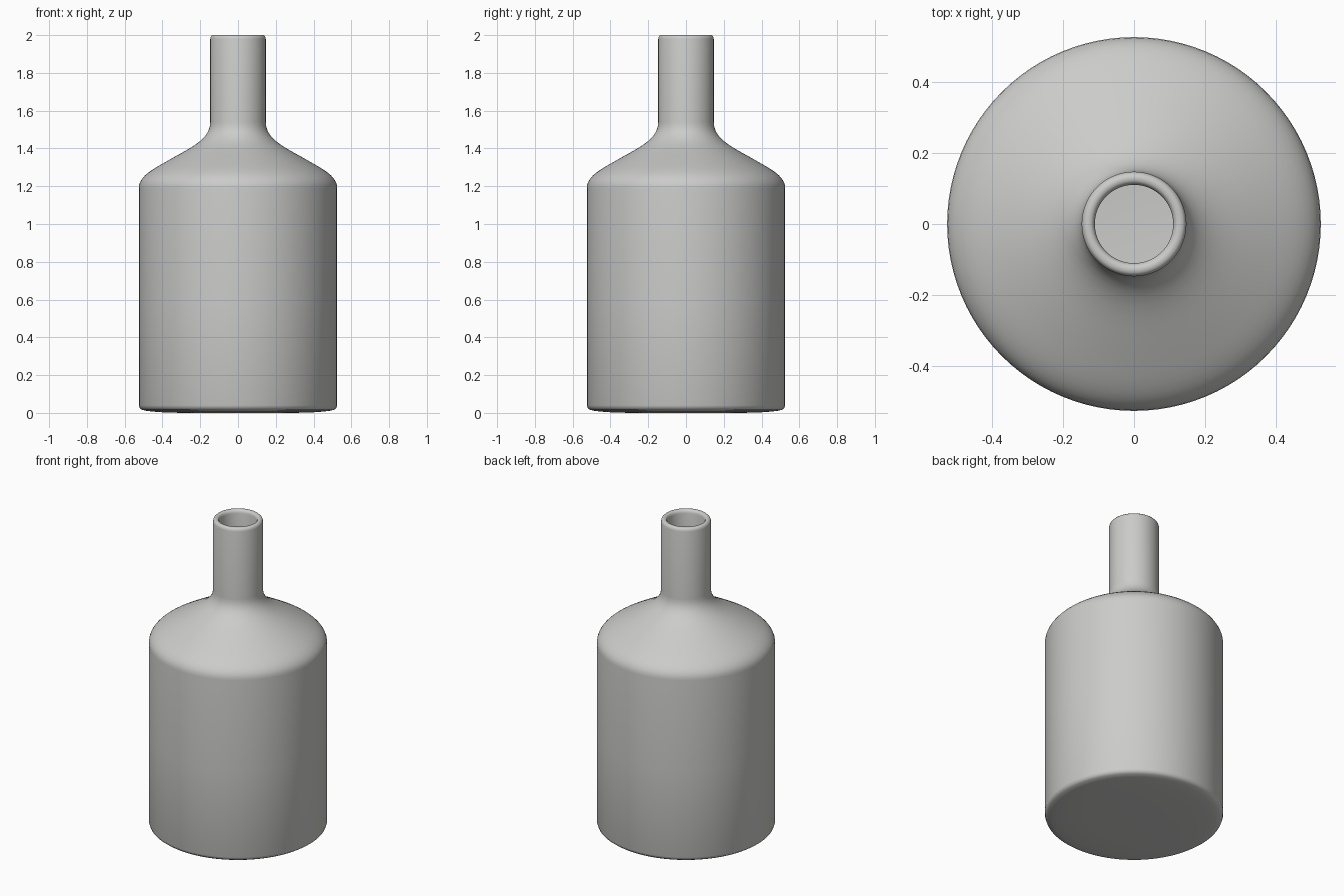
import bpy, bmesh, math
from mathutils import Vector

if "Cube" in bpy.data.objects:
    bpy.data.objects.remove(bpy.data.objects["Cube"])

SEGMENTS = 96
WALL = 0.037


def bezier(a, b, c, d, n=10):
    """Points on a cubic curve, skipping the start point."""
    pts = []
    for i in range(1, n + 1):
        t = i / n
        s = 1 - t
        pts.append(tuple(s**3 * a[k] + 3 * s * s * t * b[k] + 3 * s * t * t * c[k] + t**3 * d[k]
                         for k in (0, 1)))
    return pts


def inset(points, dist):
    """Offset a profile towards the axis along its normals."""
    out = []
    for i, p in enumerate(points):
        a = Vector(points[max(i - 1, 0)])
        b = Vector(points[min(i + 1, len(points) - 1)])
        t = (b - a).normalized()
        out.append((p[0] - t.y * dist, p[1] + t.x * dist))
    return out


# Outer side: wall, shoulder, neck
side = [(0.525, 0.6), (0.525, 1.19)]
side += bezier(side[-1], (0.525, 1.255), (0.45, 1.29), (0.36, 1.342))
side += bezier(side[-1], (0.24, 1.41), (0.147, 1.45), (0.147, 1.54))

# Base with a softly rounded edge
base = [(0, 0), (0.3, 0.0), (0.42, 0.004), (0.48, 0.01), (0.508, 0.016), (0.52, 0.025), (0.525, 0.04)]

# Rounded rim
rim = [(0.147, 1.98), (0.144, 1.992), (0.136, 2.0), (0.121, 2.0), (0.113, 1.992), (0.11, 1.98)]

# Hollow inside, down to the floor
inner = list(reversed(inset(side, WALL)))
floor = [(0.488, 0.07), (0.475, 0.045), (0.45, 0.037), (0, 0.037)]

profile = base + side + rim + inner + floor

# Turn the profile around the z axis
bm = bmesh.new()
verts = [bm.verts.new((r, 0, z)) for r, z in profile]
edges = [bm.edges.new(pair) for pair in zip(verts, verts[1:])]
bmesh.ops.spin(bm, geom=verts + edges, cent=(0, 0, 0), axis=(0, 0, 1),
               angle=math.tau, steps=SEGMENTS, use_merge=True)
bmesh.ops.remove_doubles(bm, verts=bm.verts, dist=0.0001)
bmesh.ops.recalc_face_normals(bm, faces=bm.faces)
for f in bm.faces:
    f.smooth = True
mesh = bpy.data.meshes.new("bottle")
bm.to_mesh(mesh)
bm.free()

bottle = bpy.data.objects.new("bottle", mesh)
bpy.context.collection.objects.link(bottle)

grey = bpy.data.materials.new("light grey")
grey.diffuse_color = (0.6, 0.6, 0.59, 1)
grey.use_nodes = True
grey.node_tree.nodes["Principled BSDF"].inputs["Base Color"].default_value = grey.diffuse_color
mesh.materials.append(grey)
